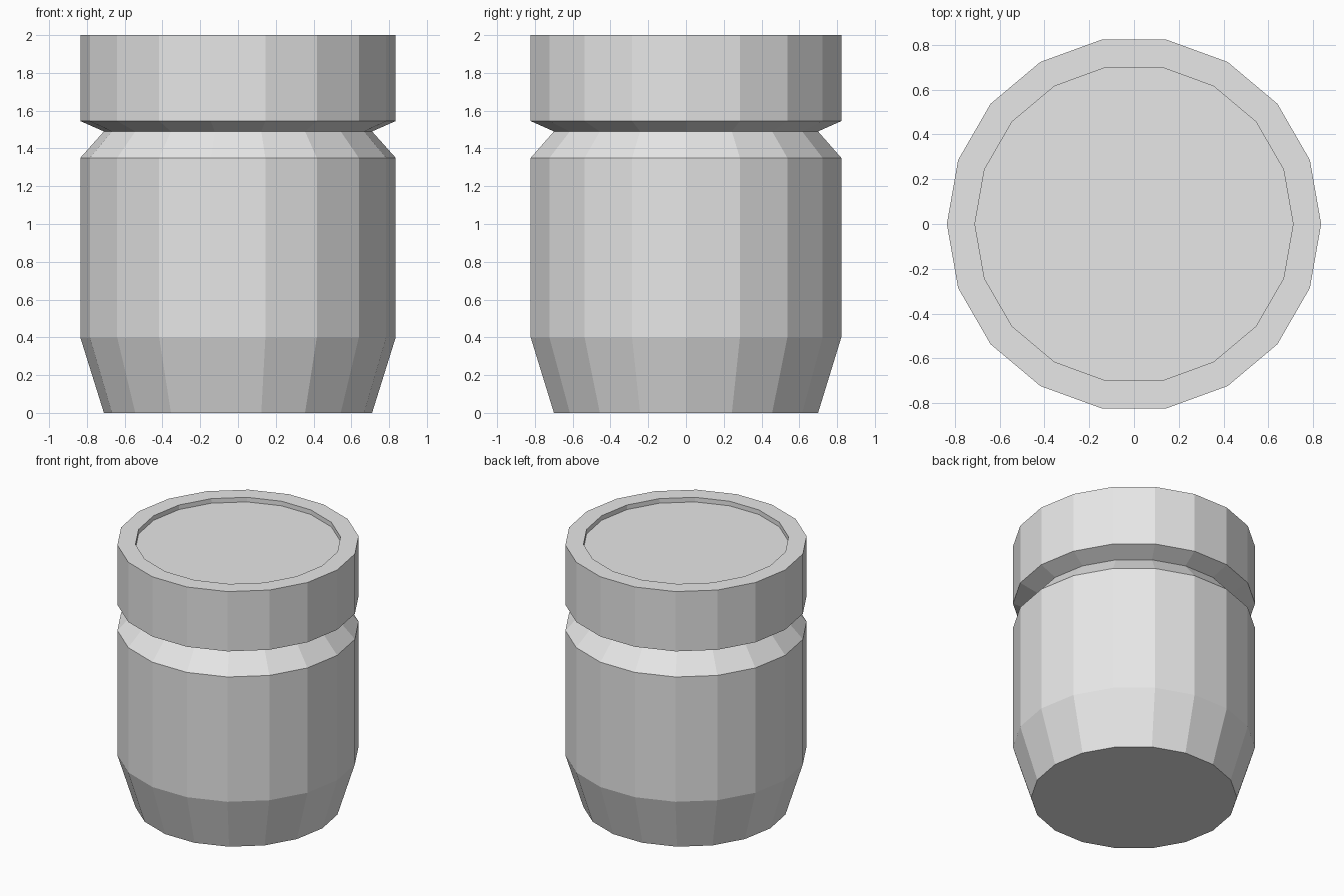
import bpy
import bmesh
from math import cos, sin, tau

cube = bpy.data.objects.get("Cube")
if cube:
    bpy.data.objects.remove(cube, do_unlink=True)

SIDES = 18
WIDE, NARROW = 0.835, 0.71

grey = bpy.data.materials.new("light grey")
grey.use_nodes = True
grey.diffuse_color = (0.8, 0.8, 0.8, 1)
bsdf = grey.node_tree.nodes["Principled BSDF"]
bsdf.inputs["Base Color"].default_value = grey.diffuse_color


def lathe(name, profile, cap_bottom=False, cap_top=False):
    """Turn a list of (radius, height) rings into a faceted solid."""
    bm = bmesh.new()
    rings = [[bm.verts.new((r * cos(tau * i / SIDES), r * sin(tau * i / SIDES), z))
              for i in range(SIDES)] for r, z in profile]
    for low, high in zip(rings, rings[1:]):
        for i in range(SIDES):
            j = (i + 1) % SIDES
            bm.faces.new((low[i], low[j], high[j], high[i]))
    if cap_bottom:
        bm.faces.new(rings[0][::-1])
    if cap_top:
        bm.faces.new(rings[-1])
    mesh = bpy.data.meshes.new(name)
    bm.to_mesh(mesh)
    bm.free()
    mesh.materials.append(grey)
    obj = bpy.data.objects.new(name, mesh)
    bpy.context.collection.objects.link(obj)
    return obj


# Jar: tapered foot, straight wall, shoulder sloping in to the neck
lathe("jar_body", [(NARROW, 0), (WIDE, 0.4), (WIDE, 1.35), (NARROW, 1.49)],
      cap_bottom=True)

# Lid: flared underside, straight band, flat rim and shallow recessed top
lathe("jar_lid", [(NARROW, 1.49), (WIDE, 1.545), (WIDE, 2), (NARROW, 2),
                  (NARROW, 1.965)], cap_top=True)
